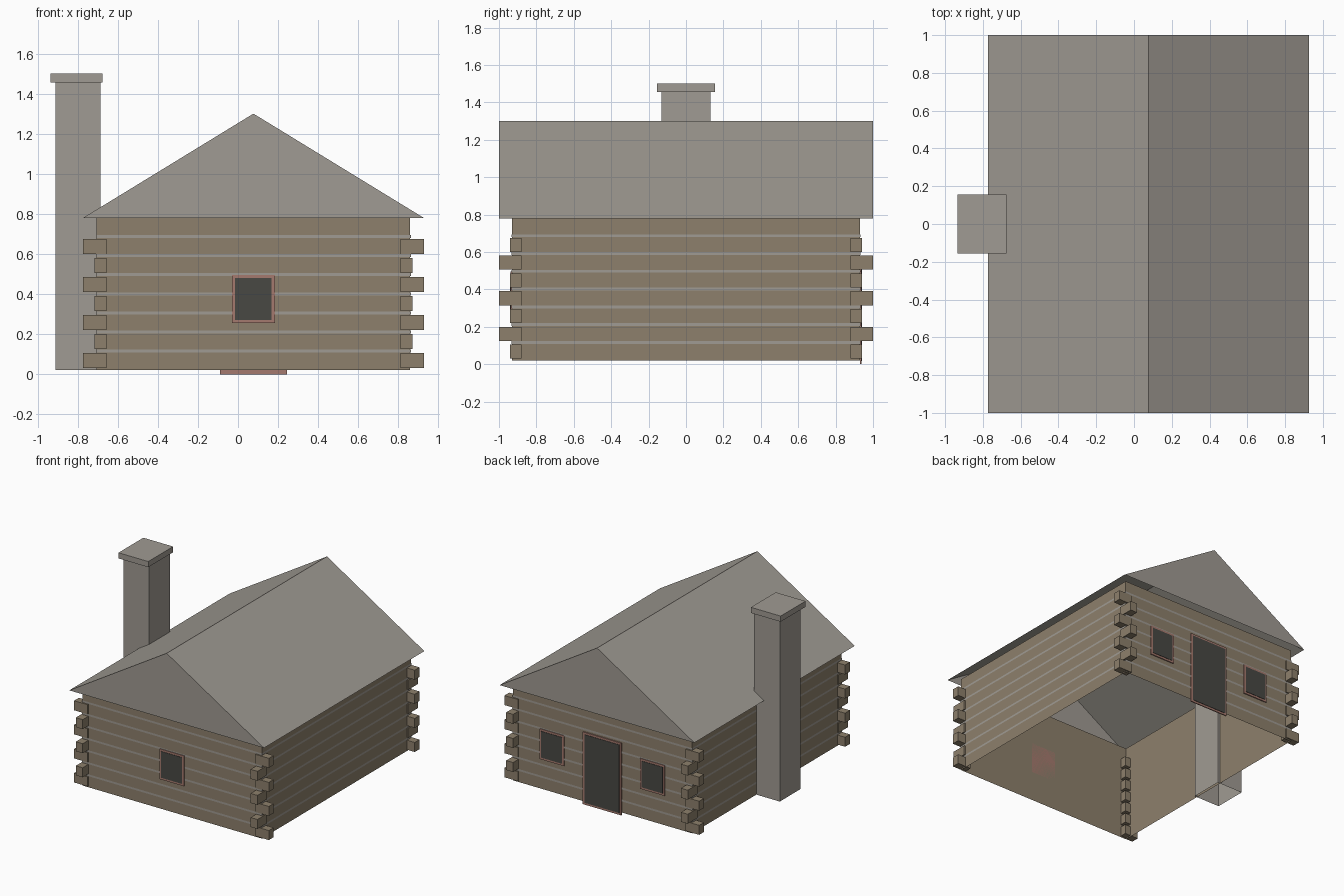
import bpy, bmesh
from mathutils import Vector

cube = bpy.data.objects.get("Cube")
if cube:
    bpy.data.objects.remove(cube, do_unlink=True)


def material(name, rgb):
    linear = [(c / 255 / 12.92 if c < 11 else ((c / 255 + 0.055) / 1.055) ** 2.4) for c in rgb]
    mat = bpy.data.materials.new(name)
    mat.use_nodes = True
    mat.diffuse_color = (*linear, 1)
    mat.node_tree.nodes["Principled BSDF"].inputs["Base Color"].default_value = (*linear, 1)
    return mat


stone = material("grey_stone", (160, 155, 147))
timber = material("brown_timber", (141, 128, 108))
trim = material("red_trim", (165, 122, 110))
glass = material("dark_glass", (72, 72, 68))


def add_box(bm, xs, ys, zs, open_top=False, open_bottom=False):
    """Add a box between the given limits, optionally without top or bottom."""
    verts = bmesh.ops.create_cube(bm, size=1)["verts"]
    for v in verts:
        v.co = Vector([lo if c < 0 else hi for c, (lo, hi) in zip(v.co, (xs, ys, zs))])
    faces = {f for v in verts for f in v.link_faces}
    doomed = []
    for f in faces:
        f.normal_update()
        if (open_top and f.normal.z > 0.5) or (open_bottom and f.normal.z < -0.5):
            doomed.append(f)
    bmesh.ops.delete(bm, geom=doomed, context="FACES_ONLY")


def finish(bm, name, mat):
    mesh = bpy.data.meshes.new(name)
    bm.to_mesh(mesh)
    bm.free()
    mesh.materials.append(mat)
    obj = bpy.data.objects.new(name, mesh)
    bpy.context.collection.objects.link(obj)
    return obj


def box(name, mat, *limits, **options):
    bm = bmesh.new()
    add_box(bm, *limits, **options)
    return finish(bm, name, mat)


# Main dimensions
MID = 0.077                 # x of the ridge, door and front window
WALL_X, WALL_Y = 0.782, 0.93
BASE, EAVES, RIDGE = 0.02, 0.78, 1.3
PITCH = 0.095               # height of one log course

# Walls, open to the roof and the ground
box("walls", timber, (MID - WALL_X, MID + WALL_X), (-WALL_Y, WALL_Y), (BASE, EAVES),
    open_top=True, open_bottom=True)

# Mortar bands between the log courses
bm = bmesh.new()
for i in range(1, 8):
    z = BASE + PITCH * i
    out = 0.003
    add_box(bm, (MID - WALL_X - out, MID + WALL_X + out), (-WALL_Y - out, WALL_Y + out),
            (z - 0.006, z + 0.009), open_top=False, open_bottom=False)
# keep only the outer skin so the room stays empty
bmesh.ops.delete(bm, geom=[f for f in bm.faces if abs(f.normal.z) > 0.5], context="FACES_ONLY")
finish(bm, "mortar_bands", stone)

# Log ends crossing at the corners, alternating sideways and lengthwise
bm = bmesh.new()
for i in range(7):
    z = 0.03 + PITCH * i
    reach_x, reach_y = (0.85, 0.94) if i % 2 == 0 else (0.793, 1.0)
    for sx in (-1, 1):
        for sy in (-1, 1):
            xs = sorted((MID + sx * 0.733, MID + sx * reach_x))
            ys = sorted((sy * 0.88, sy * reach_y))
            add_box(bm, xs, ys, (z, z + 0.075))
finish(bm, "log_ends", timber)

# Gabled roof, an open shell with overhanging eaves
bm = bmesh.new()
profile = ((MID - 0.85, EAVES), (MID, RIDGE), (MID + 0.85, EAVES))
front, back = ([bm.verts.new((x, y, z)) for x, z in profile] for y in (-1, 1))
bm.faces.new(front)
bm.faces.new(back)
for i in range(2):
    bm.faces.new((front[i], front[i + 1], back[i + 1], back[i]))
bmesh.ops.recalc_face_normals(bm, faces=bm.faces)
finish(bm, "roof", stone)

# Chimney
box("chimney_shaft", stone, (-0.91, -0.685), (-0.13, 0.13), (BASE, 1.46),
    open_top=True, open_bottom=True)
box("chimney_cap", stone, (-0.935, -0.675), (-0.155, 0.155), (1.455, 1.5))


def opening(name, x, side, half, low, high):
    """A trim plate with a dark panel on the front (-1) or back (1) wall."""
    edge = 0.016
    box(name + "_frame", trim, (x - half, x + half),
        sorted((side * WALL_Y, side * (WALL_Y + 0.008))), (low, high))
    box(name + "_panel", glass, (x - half + edge, x + half - edge),
        sorted((side * (WALL_Y + 0.002), side * (WALL_Y + 0.011))), (low + edge, high - edge))


# Windows and door
opening("front_window", MID, -1, 0.107, 0.255, 0.495)
opening("back_window_left", MID + 0.44, 1, 0.107, 0.255, 0.495)
opening("back_window_right", MID - 0.44, 1, 0.107, 0.255, 0.495)
opening("door", MID, 1, 0.168, 0.0, 0.57)
